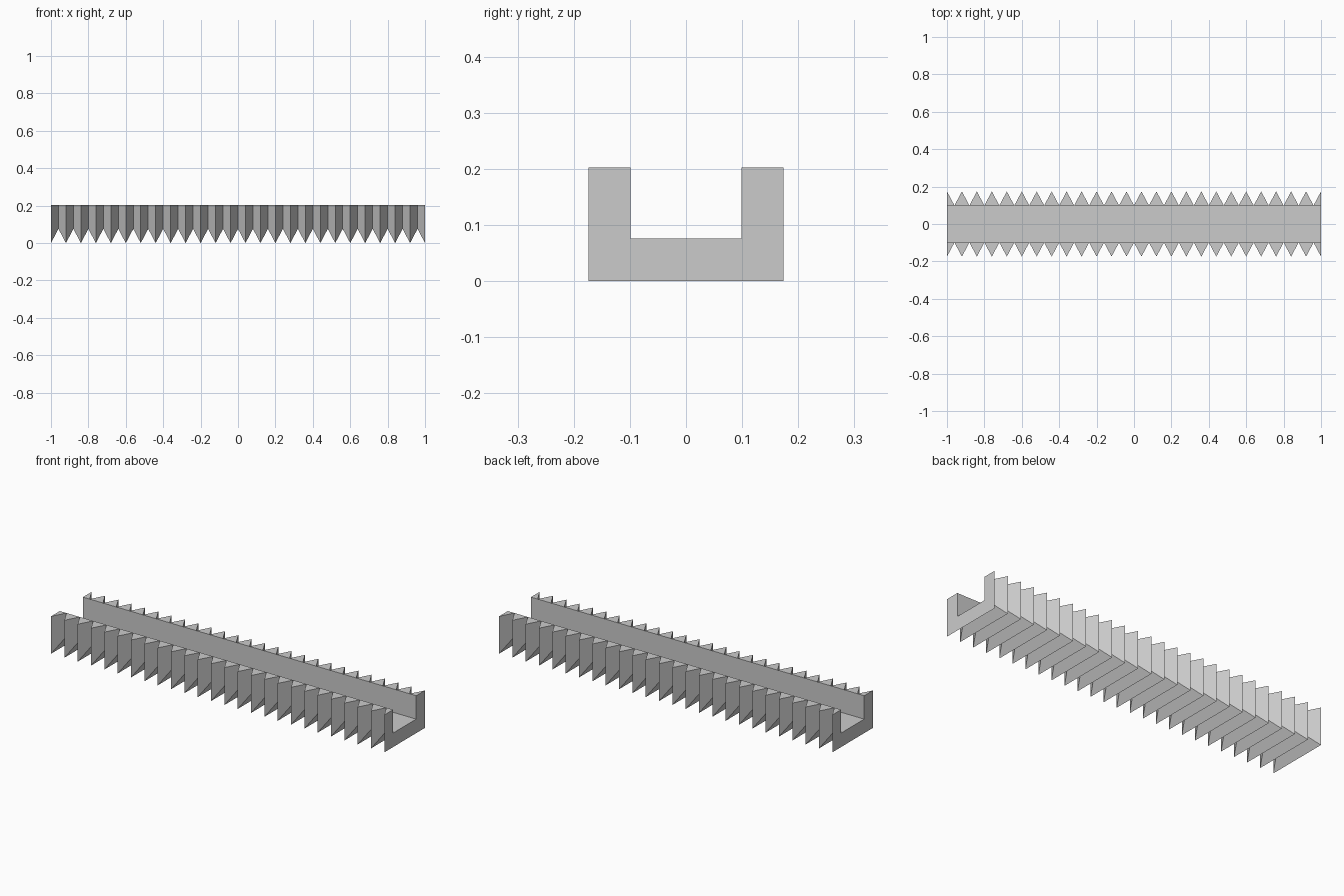
import bpy
import bmesh

cube = bpy.data.objects.get("Cube")
if cube:
    bpy.data.objects.remove(cube, do_unlink=True)

# Main dimensions
LENGTH = 2.0
TEETH = 25
HEIGHT = 0.203
OUTER_Y = 0.174
INNER_Y = 0.099
FLOOR_Z = 0.076

grey = bpy.data.materials.new("plain_grey")
grey.use_nodes = True
colour = (0.6, 0.6, 0.6, 1)
grey.diffuse_color = colour
grey.node_tree.nodes["Principled BSDF"].inputs["Base Color"].default_value = colour

bm = bmesh.new()


def u_profile(x, half_width, bottom):
    """Four points of a U, from the front rim round to the back rim."""
    points = [(-half_width, HEIGHT), (-half_width, bottom),
              (half_width, bottom), (half_width, HEIGHT)]
    return [bm.verts.new((x, y, z)) for y, z in points]


def add_face(*verts):
    """Make a face, dropping corners that coincide."""
    unique = list(dict.fromkeys(verts))
    if len(unique) > 2:
        bm.faces.new(unique)


# Cross-sections alternate between tooth tips and valleys that meet the lining
stations = []
for i in range(2 * TEETH + 1):
    x = LENGTH * (i / (2 * TEETH) - 0.5)
    inner = u_profile(x, INNER_Y, FLOOR_Z)
    outer = u_profile(x, OUTER_Y, 0) if i % 2 == 0 else inner
    stations.append((outer, inner))

# Toothed outside, rims and smooth channel
for (outer_a, inner_a), (outer_b, inner_b) in zip(stations, stations[1:]):
    for j in range(3):
        add_face(outer_a[j], outer_a[j + 1], outer_b[j + 1], outer_b[j])
        add_face(inner_a[j + 1], inner_a[j], inner_b[j], inner_b[j + 1])
    add_face(outer_a[3], inner_a[3], inner_b[3], outer_b[3])
    add_face(inner_a[0], outer_a[0], outer_b[0], inner_b[0])

# Flat U-shaped ends
for (outer, inner), step in ((stations[0], 1), (stations[-1], -1)):
    for j in range(3):
        add_face(*[outer[j], inner[j], inner[j + 1], outer[j + 1]][::step])

mesh = bpy.data.meshes.new("toothed_channel")
bm.to_mesh(mesh)
bm.free()
mesh.materials.append(grey)
channel = bpy.data.objects.new("toothed_channel", mesh)
bpy.context.collection.objects.link(channel)
